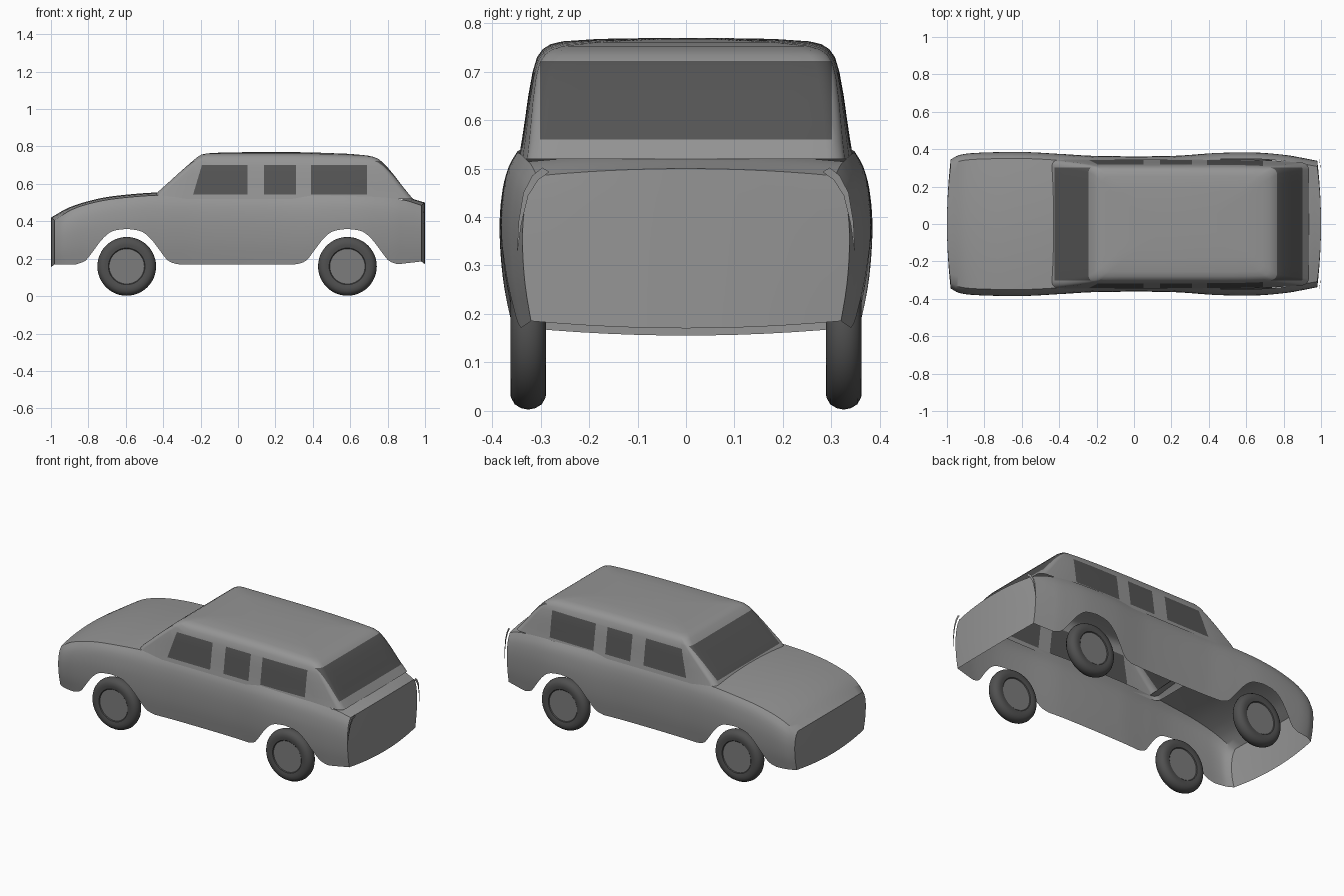
import bpy, bmesh, math
from mathutils import Vector

cube = bpy.data.objects.get("Cube")
if cube:
    bpy.data.objects.remove(cube)


def material(name, value):
    m = bpy.data.materials.new(name)
    m.use_nodes = True
    color = (value, value, value, 1)
    m.diffuse_color = color
    m.node_tree.nodes["Principled BSDF"].inputs["Base Color"].default_value = color
    return m


paint = material("grey paint", 0.3)
glass = material("dark glass", 0.09)
rubber = material("dark rubber", 0.08)
metal = material("hub grey", 0.2)


def finish(name, bm, mats, angle=35):
    bmesh.ops.remove_doubles(bm, verts=bm.verts, dist=0.0005)
    bmesh.ops.recalc_face_normals(bm, faces=bm.faces)
    mesh = bpy.data.meshes.new(name)
    bm.to_mesh(mesh)
    bm.free()
    ob = bpy.data.objects.new(name, mesh)
    bpy.context.collection.objects.link(ob)
    for m in mats:
        mesh.materials.append(m)
    bpy.ops.object.select_all(action='DESELECT')
    ob.select_set(True)
    bpy.context.view_layer.objects.active = ob
    bpy.ops.object.shade_smooth_by_angle(angle=math.radians(angle))
    return ob


def smooth_curve(pts):
    """Smooth interpolation through (position, value) pairs."""
    def slope(i):
        a, b = pts[max(i - 1, 0)], pts[min(i + 1, len(pts) - 1)]
        return (b[1] - a[1]) / (b[0] - a[0])

    def f(x):
        x = min(max(x, pts[0][0]), pts[-1][0])
        i = max(k for k in range(len(pts) - 1) if pts[k][0] <= x)
        (x0, y0), (x1, y1) = pts[i], pts[i + 1]
        d = x1 - x0
        t = (x - x0) / d
        return ((2*t**3 - 3*t**2 + 1) * y0 + (t**3 - 2*t**2 + t) * d * slope(i)
                + (3*t**2 - 2*t**3) * y1 + (t**3 - t**2) * d * slope(i + 1))
    return f


def grid(bm, rows, keep=lambda i, j: True):
    vs = [[bm.verts.new(p) for p in row] for row in rows]
    for i in range(len(vs) - 1):
        for j in range(len(vs[0]) - 1):
            if keep(i, j):
                bm.faces.new((vs[i][j], vs[i][j+1], vs[i+1][j+1], vs[i+1][j]))


# Lower body: outline curves along the length
AXLES = (-0.595, 0.585)
half_width = smooth_curve([(-1, .345), (-.95, .368), (-.85, .38), (-.6, .385), (-.4, .375),
                           (-.2, .364), (.2, .364), (.45, .38), (.65, .382), (.8, .37),
                           (.9, .355), (1, .338)])
shoulder = smooth_curve([(-1, .405), (-.9, .46), (-.75, .505), (-.6, .527), (-.4, .54),
                         (0, .54), (.7, .532), (.9, .512), (1, .485)])
arch = smooth_curve([(0, .36), (.08, .345), (.13, .305), (.18, .24), (.22, .19), (.27, .17)])
bulge = smooth_curve([(0, .94), (.3, .985), (.6, 1), (.8, .985), (.92, .955), (1, .91)])
SIDE, ACROSS = 12, 12


def body_point(x, v, u):
    """v runs from sill to shoulder, u from right (-1) to left (1)."""
    sill = arch(min(abs(x - a) for a in AXLES)) + .015 * max(0, (x - .85) / .15)
    z = sill + (shoulder(x) - sill) * v
    y = half_width(x) * bulge((z - .17) / (shoulder(x) - .17)) * u
    z += (.03 * v - .015) * (1 - u * u)
    end = max(0, (abs(x) - .85) / .15)
    return Vector((x - math.copysign(.02 * u * u * end, x), y, z))


bm = bmesh.new()
stations = [-1 + 2 * i / 120 for i in range(121)]
levels = [j / SIDE for j in range(SIDE + 1)]
cross = [-1 + 2 * k / ACROSS for k in range(ACROSS + 1)]
for s in (-1, 1):
    grid(bm, [[body_point(x, v, s) for v in levels] for x in stations])
    # nose and tail panels
    grid(bm, [[body_point(s, v, u) for u in cross] for v in levels])
# bonnet and rear deck
grid(bm, [[body_point(x, 1, u) for u in cross] for x in stations],
     lambda i, j: stations[i] < -.41 or stations[i] > .88)
finish("lower_body", bm, [paint])

# Cabin: rounded rings stacked from belt line to roof
# height, front x, rear x, half width
RINGS = [(.52, -.455, .935, .346), (.56, -.425, .905, .339), (.60, -.38, .875, .333),
         (.65, -.325, .84, .326), (.70, -.268, .80, .317), (.73, -.234, .772, .308),
         (.747, -.212, .75, .296), (.757, -.195, .725, .28), (.763, -.165, .69, .255),
         (.768, -.08, .6, .18), (.77, .1, .4, .06)]


def cabin_ring(z, xf, xr, w):
    r = min(.035, w * .5)
    pts = []
    corners = [(xr - r, w - r, 0), (xf + r, w - r, 90),
               (xf + r, r - w, 180), (xr - r, r - w, 270)]
    for c, (cx, cy, start) in enumerate(corners):
        arc = [Vector((cx + r * math.cos(a), cy + r * math.sin(a), z))
               for a in (math.radians(start + 15 * k) for k in range(7))]
        nx, ny, na = corners[(c + 1) % 4]
        a = math.radians(na)
        nxt = Vector((nx + r * math.cos(a), ny + r * math.sin(a), z))
        pts += arc + [arc[-1].lerp(nxt, k / 10) for k in range(1, 10)]
    for p in pts:
        p.y *= 1 - .06 * max(0, (p.x - .5) / .43) ** 2
        p.z -= .012 * max(0, (p.x - .2) / .5) ** 2 * (z - .52) / .25
    return pts + [pts[0].copy()]


bm = bmesh.new()
rings = [cabin_ring(*r) for r in RINGS]
grid(bm, rings)
bm.faces.new([bm.verts.new(p) for p in rings[-1][:-1]])
bmesh.ops.remove_doubles(bm, verts=bm.verts, dist=0.0005)

# Cut the window outlines into the cabin shell
SIDE_WINDOWS = [(-.24, .05), (.14, .31), (.39, .69)]
SIDE_Z, END_Z, END_Y = (.543, .70), (.56, .722), .302


def cut(co, no, region):
    faces = [f for f in bm.faces if region(f.calc_center_median())]
    geom = set(faces) | {e for f in faces for e in f.edges} | {v for f in faces for v in f.verts}
    bmesh.ops.bisect_plane(bm, geom=list(geom), plane_co=co, plane_no=no, dist=1e-5)


def on_side(c):
    return abs(c.y) > .295 and -.34 < c.x < .75 and c.z < .74


def on_end(c):
    return (c.x < -.2 or c.x > .73) and c.z < .75


for z in SIDE_Z:
    cut((0, 0, z), (0, 0, 1), on_side)
for x in (x for pair in SIDE_WINDOWS for x in pair):
    cut((x, 0, 0), (1, 0, 0), on_side)
# leaning front edge of the first window
cut((-.24, 0, .543), (1, 0, -.3), on_side)
for z in END_Z:
    cut((0, 0, z), (0, 0, 1), on_end)
for y in (-END_Y, END_Y):
    cut((0, y, 0), (0, 1, 0), on_end)
for f in bm.faces:
    c = f.calc_center_median()
    side = (on_side(c) and SIDE_Z[0] < c.z < SIDE_Z[1] and abs(c.y) > .305
            and any(a < c.x < b for a, b in SIDE_WINDOWS)
            and c.x > -.24 + .3 * (c.z - .543))
    end = on_end(c) and END_Z[0] < c.z < END_Z[1] and abs(c.y) < END_Y
    f.material_index = 1 if side or end else 0
finish("cabin", bm, [paint, glass])

# Rear corner trim: slim tapering strips
for side, label in ((1, "left"), (-1, "right")):
    bm = bmesh.new()
    strip = [(.349, .33, .001), (.346, .39, .006), (.336, .45, .01), (.318, .485, .013),
             (.297, .502, .015)]
    grid(bm, [[(.988 + .01 * i / 4, side * (y - w * k), z - w * k * .6) for k in (0, 1)]
              for i, (y, z, w) in enumerate(strip)])
    finish(label + "_rear_trim", bm, [paint])

# Wheels: turned profile of (radius, offset) with hub discs on both faces
PROFILE = [(0, .03), (.094, .03), (.098, .034), (.115, .037), (.132, .036),
           (.146, .028), (.154, .015), (.157, 0)]
PROFILE += [(r, -o) for r, o in reversed(PROFILE[:-1])]
SEGMENTS = 48
for x, end in zip(AXLES, ("front", "rear")):
    for side, label in ((1, "left"), (-1, "right")):
        bm = bmesh.new()
        turns = [2 * math.pi * k / SEGMENTS for k in range(SEGMENTS + 1)]
        rows = [[(x + r * math.cos(a), side * .326 + o, .159 + r * math.sin(a))
                 for a in turns] for r, o in PROFILE]
        grid(bm, rows)
        bmesh.ops.remove_doubles(bm, verts=bm.verts, dist=0.0002)
        for f in bm.faces:
            c = f.calc_center_median()
            f.material_index = 1 if math.hypot(c.x - x, c.z - .159) < .094 else 0
        finish(end + "_" + label + "_wheel", bm, [rubber, metal])
